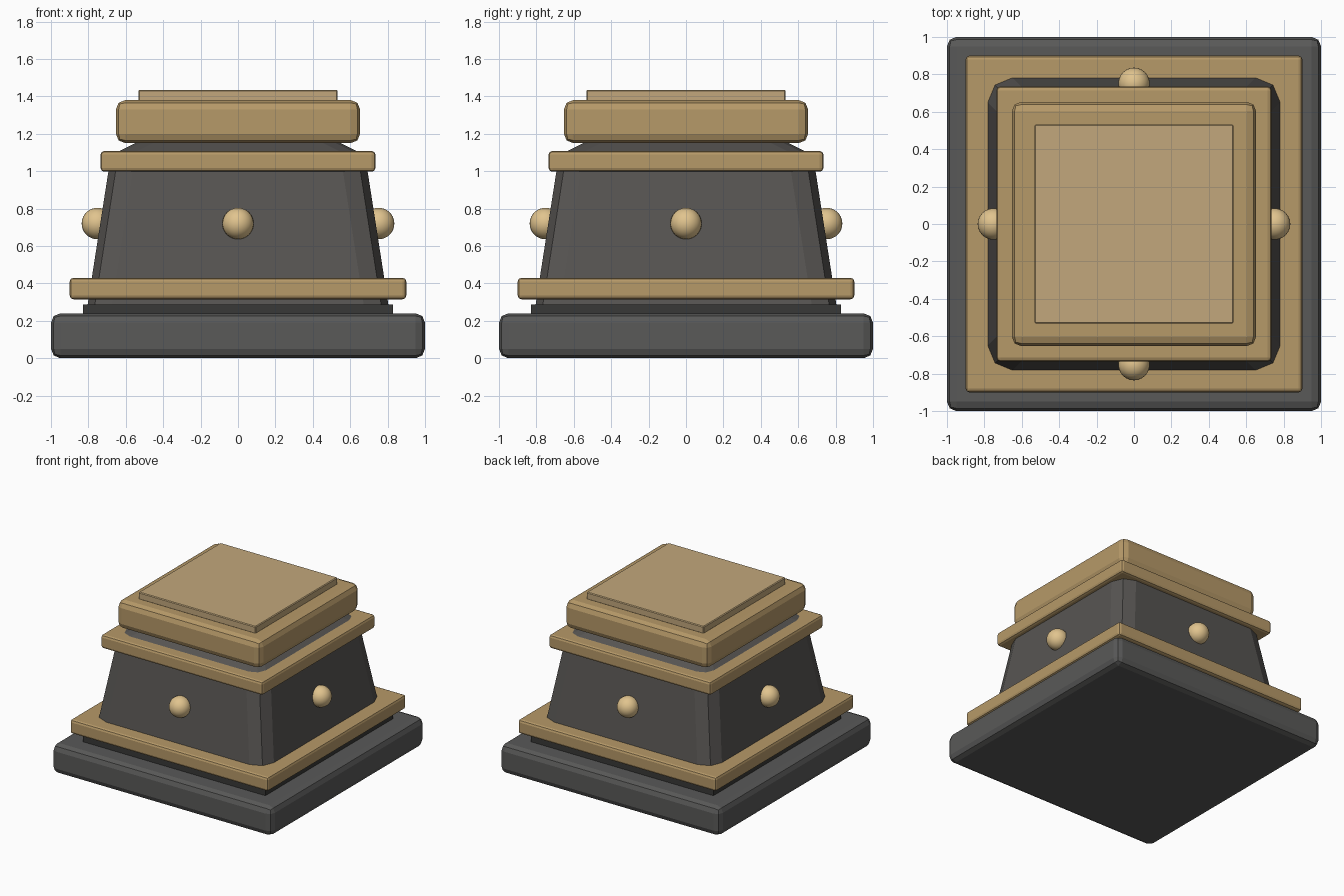
import bpy, bmesh, math
from mathutils import Matrix

if "Cube" in bpy.data.objects:
    bpy.data.objects.remove(bpy.data.objects["Cube"])


def material(name, rgb):
    m = bpy.data.materials.new(name)
    m.diffuse_color = (*rgb, 1)
    m.use_nodes = True
    m.node_tree.nodes["Principled BSDF"].inputs["Base Color"].default_value = m.diffuse_color
    return m


stone = material("dark_stone", (0.10, 0.10, 0.098))
body_stone = material("body_stone", (0.095, 0.09, 0.085))
shadow = material("recess_stone", (0.04, 0.04, 0.038))
gold = material("gold", (0.47, 0.32, 0.14))
plate_gold = material("plate_gold", (0.54, 0.39, 0.20))
stud_gold = material("stud_gold", (0.75, 0.55, 0.27))


def add_object(name, bm, mat):
    mesh = bpy.data.meshes.new(name)
    bm.to_mesh(mesh)
    bm.free()
    ob = bpy.data.objects.new(name, mesh)
    bpy.context.collection.objects.link(ob)
    mesh.materials.append(mat)
    return ob


def block(name, half, z0, z1, mat, bevel=0.0, top=None, corner_only=False, segments=2):
    """Square block, optionally tapered to half-width `top`, with bevelled edges."""
    bm = bmesh.new()
    bmesh.ops.create_cube(bm, size=2)
    for v in bm.verts:
        upper = v.co.z > 0
        w = top if upper and top else half
        v.co = (v.co.x * w, v.co.y * w, z1 if upper else z0)
    if bevel:
        edges = [e for e in bm.edges
                 if not corner_only or abs(e.verts[0].co.z - e.verts[1].co.z) > 1e-4]
        bmesh.ops.bevel(bm, geom=edges, offset=bevel, offset_type='OFFSET',
                        segments=segments, profile=0.5, affect='EDGES')
    return add_object(name, bm, mat)


# Stacked square parts, bottom to top
block("base_plinth", 1.0, 0.0, 0.24, stone, 0.05)
block("recess_slab", 0.83, 0.235, 0.287, shadow)
block("tapered_body", 0.805, 0.28, 1.05, body_stone, 0.13, top=0.685, corner_only=True)
block("lower_trim", 0.90, 0.315, 0.43, gold, 0.02)
block("upper_trim", 0.735, 0.997, 1.108, gold, 0.02)
block("neck", 0.65, 1.10, 1.16, body_stone, 0.07, top=0.53, corner_only=True)
block("cap", 0.653, 1.15, 1.38, gold, 0.05)
block("top_plate", 0.532, 1.375, 1.435, plate_gold, 0.006, segments=1)

# Round studs on the four sides
for i, side in enumerate(("front", "right", "back", "left")):
    bm = bmesh.new()
    bmesh.ops.create_uvsphere(bm, u_segments=24, v_segments=16, radius=0.084)
    a = math.radians(90 * i - 90)
    bmesh.ops.transform(bm, verts=bm.verts, matrix=Matrix.Translation(
        (0.752 * math.cos(a), 0.752 * math.sin(a), 0.72)))
    for f in bm.faces:
        f.smooth = True
    add_object(side + "_stud", bm, stud_gold)
